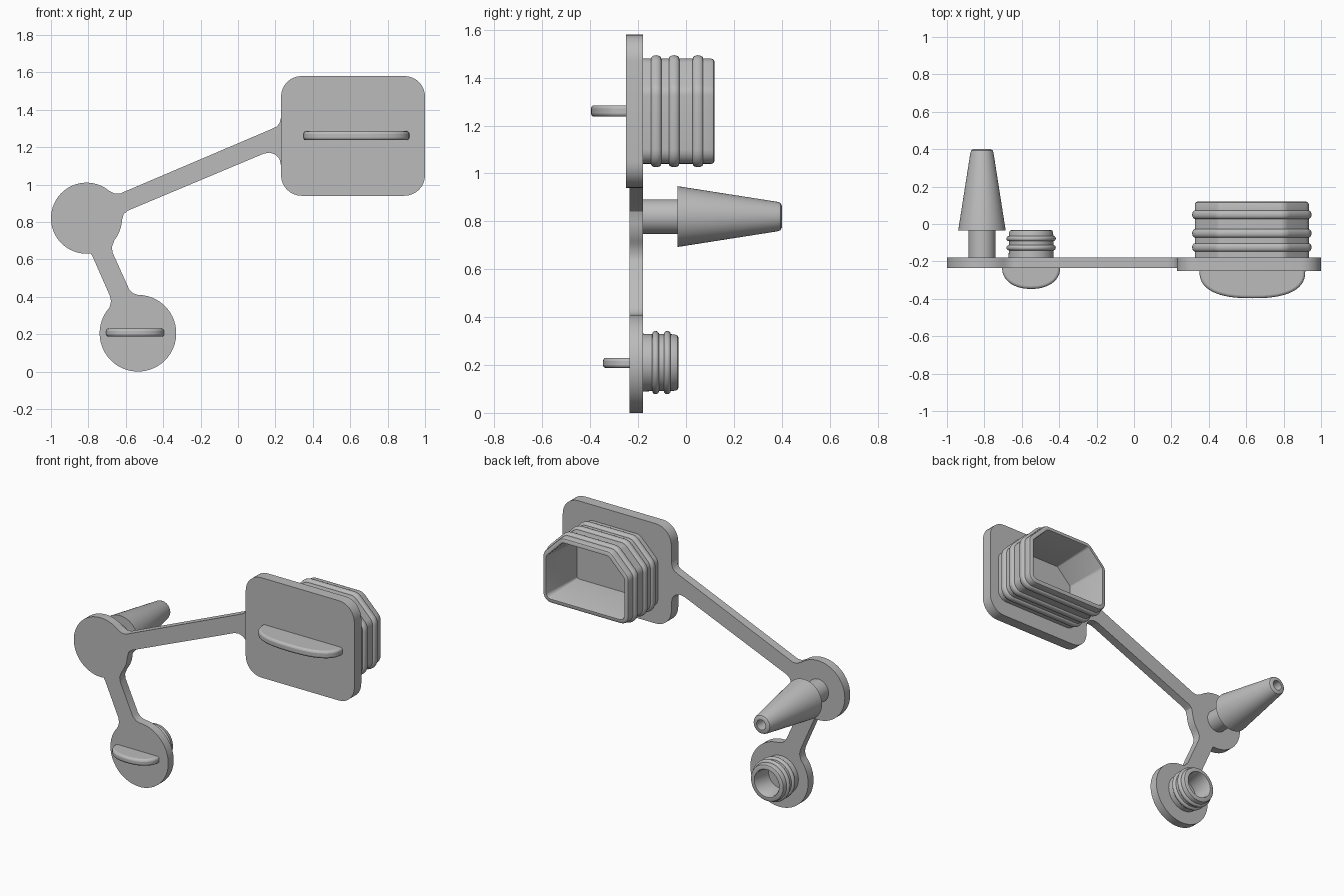
import bpy, bmesh, math
from math import sin, cos, pi, radians

if "Cube" in bpy.data.objects:
    bpy.data.objects.remove(bpy.data.objects["Cube"])

grey = bpy.data.materials.new("soft_grey_rubber")
grey.diffuse_color = (0.5, 0.5, 0.5, 1)
grey.use_nodes = True
grey.node_tree.nodes["Principled BSDF"].inputs["Base Color"].default_value = grey.diffuse_color


def finish(name, bm, bevel=0):
    bmesh.ops.recalc_face_normals(bm, faces=bm.faces)
    mesh = bpy.data.meshes.new(name)
    bm.to_mesh(mesh)
    bm.free()
    mesh.materials.append(grey)
    ob = bpy.data.objects.new(name, mesh)
    bpy.context.collection.objects.link(ob)
    bpy.ops.object.select_all(action='DESELECT')
    ob.select_set(True)
    bpy.context.view_layer.objects.active = ob
    bpy.ops.object.shade_smooth_by_angle(angle=radians(32))
    if bevel:
        mod = ob.modifiers.new("rounded_edges", 'BEVEL')
        mod.width, mod.segments = bevel, 3
        mod.limit_method, mod.angle_limit = 'ANGLE', radians(50)
    return ob


def loft(name, rings, bevel=0):
    """Bridge rings of 3D points that share a count, capping both ends."""
    bm = bmesh.new()
    rows = [[bm.verts.new(p) for p in ring] for ring in rings]
    n = len(rows[0])
    for a, b in zip(rows, rows[1:]):
        for i in range(n):
            j = (i + 1) % n
            bm.faces.new((a[i], a[j], b[j], b[i]))
    bm.faces.new(rows[0])
    bm.faces.new(rows[-1])
    return finish(name, bm, bevel)


def arc(cx, cz, r, a0, a1, n):
    return [(cx + r * cos(radians(a0 + (a1 - a0) * i / n)),
             cz + r * sin(radians(a0 + (a1 - a0) * i / n))) for i in range(n + 1)]


def rounded(core, r, n=6):
    """Convex counter-clockwise polygon grown outward by r with round corners."""
    pts = []
    for i, (x, z) in enumerate(core):
        (px, pz), (qx, qz) = core[i - 1], core[(i + 1) % len(core)]
        a0 = math.degrees(math.atan2(z - pz, x - px)) - 90
        a1 = math.degrees(math.atan2(qz - z, qx - x)) - 90
        pts += arc(x, z, r, a0, a0 + (a1 - a0) % 360, n)
    return pts


def at_y(pts, y):
    return [(x, y, z) for x, z in pts]


def circle(cx, cz, r, n=48):
    return arc(cx, cz, r, 0, 360, n)[:-1]


def rib(y, r, half, height):
    """Half-round sealing rib in a (depth, radius) profile."""
    return [(y - half * cos(pi * i / 8), r + height * sin(pi * i / 8)) for i in range(9)]


def lathe(name, cx, cz, profile):
    loft(name, [at_y(circle(cx, cz, r), y) for y, r in profile])


# Large rounded cover plate
plate = rounded([(0.34, 1.05), (0.89, 1.05), (0.89, 1.47), (0.34, 1.47)], 0.11, 8)
loft("cover_plate", [at_y(plate, -0.25), at_y(plate, -0.18)])

# Two discs and their filleted straps as one flat outline
outline = [(0.23, 1.36), (0.223, 1.33), (0.207, 1.31), (0.18, 1.297),
           (-0.60, 0.965), (-0.63, 0.952), (-0.66, 0.952)]
outline += arc(-0.81, 0.82, 0.19, 51, 277, 32)
outline += [(-0.773, 0.605), (-0.685, 0.405), (-0.679, 0.375)]
outline += arc(-0.535, 0.205, 0.205, 138, 450, 44)
outline += [(-0.56, 0.418), (-0.582, 0.44), (-0.67, 0.635), (-0.675, 0.665)]
outline += arc(-0.81, 0.82, 0.19, -38, -3, 6)
outline += [(-0.611, 0.842), (-0.59, 0.86), (0.14, 1.166), (0.17, 1.17),
            (0.20, 1.16), (0.222, 1.138), (0.23, 1.10)]
loft("strap_with_discs", [at_y(outline, -0.235), at_y(outline, -0.18)])

# Hollow ribbed socket plug with two chamfered upper corners
c = 0.095
core = [(0.385, 1.10), (0.875, 1.10), (0.875, 1.42 - c), (0.875 - c, 1.42),
        (0.385 + c, 1.42), (0.385, 1.42 - c)]
profile = [(-0.185, 0.06)]
for y in (-0.125, -0.05, 0.05):
    profile += rib(y, 0.06, 0.022, 0.014)
profile += [(0.105, 0.06), (0.115, 0.056), (0.12, 0.046),
            (0.12, 0.032), (0.11, 0.028), (-0.165, 0.012)]
loft("socket_plug", [at_y(rounded(core, r), y) for y, r in profile])

# Small hollow round plug
profile = [(-0.185, 0.121)]
for y in (-0.127, -0.078):
    profile += rib(y, 0.119, 0.014, 0.013)
profile += [(-0.045, 0.117), (-0.036, 0.114), (-0.032, 0.106),
            (-0.032, 0.088), (-0.04, 0.083), (-0.165, 0.08)]
lathe("round_plug", -0.55, 0.21, profile)

# Tapered nozzle on a narrow stem
lathe("tapered_nozzle", -0.813, 0.82,
      [(-0.185, 0.072), (-0.035, 0.072), (-0.035, 0.127), (0.38, 0.062),
       (0.394, 0.057), (0.40, 0.047), (0.40, 0.032), (0.30, 0.028)])


# Curved pull tabs on the front
def pull_tab(name, cx, half, base, depth, z0, z1, power):
    pts = [(cx + half, base + 0.02)]
    for i in range(29):
        t = pi * i / 28
        u, v = cos(t), max(sin(t), 0)
        pts.append((cx + half * math.copysign(abs(u) ** power, u), base - depth * v ** power))
    pts.append((cx - half, base + 0.02))
    loft(name, [[(x, y, z) for x, y in pts] for z in (z0, z1)], 0.014)


pull_tab("large_pull_tab", 0.633, 0.283, -0.25, 0.147, 1.237, 1.285, 0.8)
pull_tab("small_pull_tab", -0.55, 0.155, -0.235, 0.112, 0.187, 0.23, 0.92)
